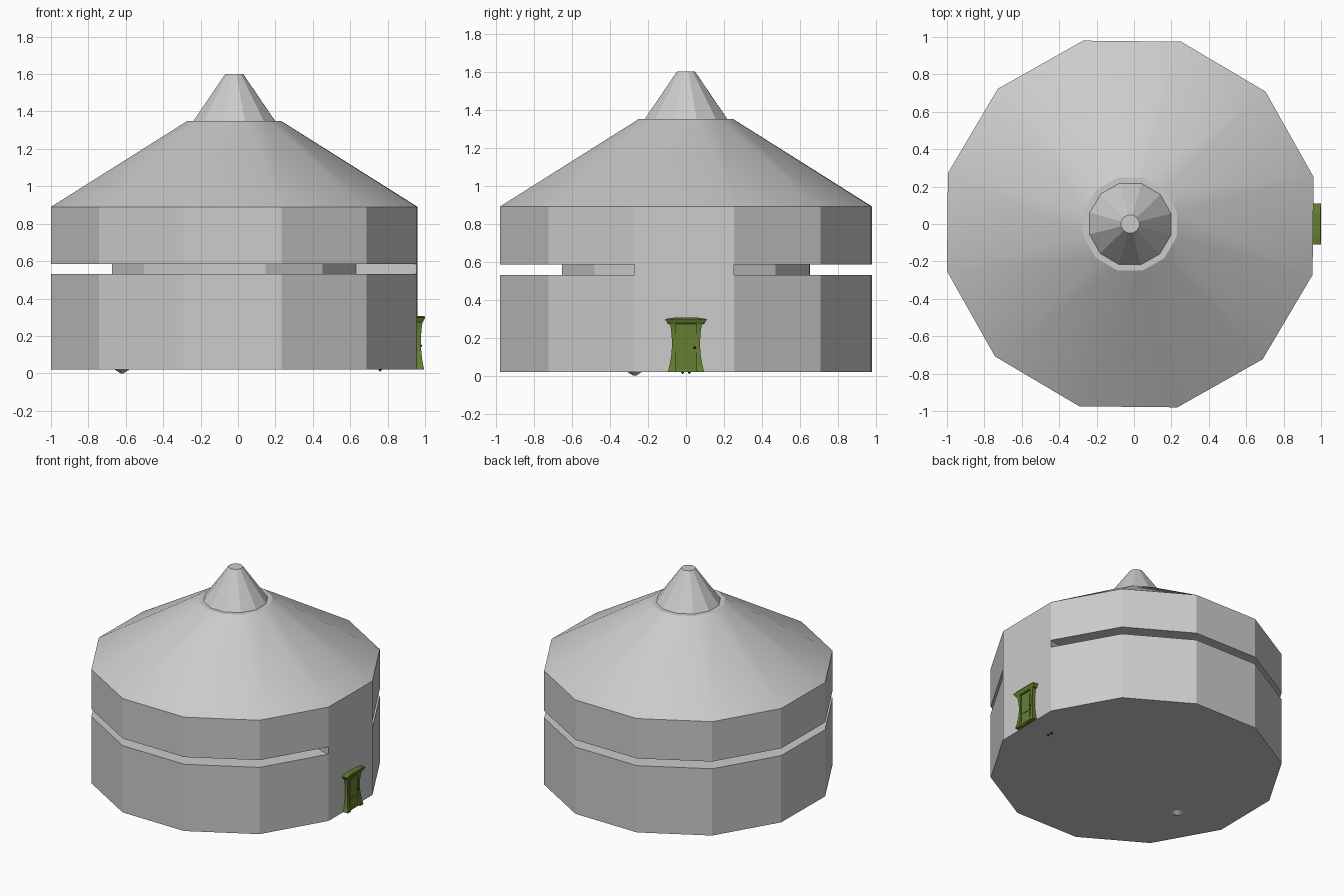
import bpy, bmesh, math

if "Cube" in bpy.data.objects:
    bpy.data.objects.remove(bpy.data.objects["Cube"])

N, CX, OFF = 12, -0.02, math.radians(14.4)


def finish(name, bm, mat=None, smooth=False):
    bmesh.ops.recalc_face_normals(bm, faces=bm.faces)
    mesh = bpy.data.meshes.new(name)
    bm.to_mesh(mesh)
    bm.free()
    ob = bpy.data.objects.new(name, mesh)
    bpy.context.collection.objects.link(ob)
    if mat:
        mesh.materials.append(mat)
    if smooth:
        bpy.ops.object.select_all(action='DESELECT')
        ob.select_set(True)
        bpy.context.view_layer.objects.active = ob
        bpy.ops.object.shade_smooth_by_angle(angle=math.radians(20))
    return ob


def ring(bm, r, z, cx=CX, cy=0):
    return [bm.verts.new((cx + r * math.cos(OFF + i * math.tau / N),
                          cy + r * math.sin(OFF + i * math.tau / N), z)) for i in range(N)]


def loft(bm, rings, skip=lambda k, i: False):
    n = len(rings[0])
    for k in range(len(rings) - 1):
        a, b = rings[k], rings[k + 1]
        for i in range(n):
            j = (i + 1) % n
            if not skip(k, i):
                bm.faces.new((a[i], a[j], b[j], b[i]))
    bm.faces.new(rings[0])
    bm.faces.new(rings[-1])


def slab(name, rows, mat):
    """Stack of rectangles: (z, y0, y1, front x), back sunk into the wall."""
    bm = bmesh.new()
    loft(bm, [[bm.verts.new(p) for p in ((0.95, y0, z), (x, y0, z), (x, y1, z), (0.95, y1, z))]
              for z, y0, y1, x in rows])
    return finish(name, bm, mat)


def colour(name, rgb):
    m = bpy.data.materials.new(name)
    m.diffuse_color = (*rgb, 1)
    m.use_nodes = True
    m.node_tree.nodes["Principled BSDF"].inputs["Base Color"].default_value = m.diffuse_color
    return m


green = colour("door_green", (0.13, 0.21, 0.03))
dark = colour("dark_metal", (0.02, 0.02, 0.02))

# Drum and conical roof, with a window slot on every panel but the door panel
bm = bmesh.new()
profile = [(1.012, 0.02), (1.012, 0.53), (0.675, 0.53), (0.675, 0.585),
           (1.012, 0.585), (1.012, 0.89), (0.258, 1.35)]
R = [ring(bm, r, z) for r, z in profile]
loft(bm, R, lambda k, i: k in (1, 2, 3) and i == N - 1)
bm.faces.new((R[1][N - 1], R[1][0], R[4][0], R[4][N - 1]))
for i in (0, N - 1):
    bm.faces.new([R[k][i] for k in (1, 2, 3, 4)])
finish("drum_and_roof", bm, smooth=True)

# Steep cap on the roof
bm = bmesh.new()
loft(bm, [ring(bm, 0.225, 1.35), ring(bm, 0.05, 1.60)])
finish("roof_cap", bm)

# Door posts with curved, waisted sides
for side, label in ((-1, "left"), (1, "right")):
    rows = []
    for k in range(9):
        t = k / 8
        c = (2 * t - 1.15) ** 2
        rows.append((0.02 + 0.26 * t, side * 0.055, side * (0.074 + 0.016 * c), 0.978 + 0.013 * c))
    slab(label + "_door_post", rows, green)

# Door leaf, lintel and threshold
slab("door_leaf", [(0.02, -0.057, 0.057, 0.972), (0.28, -0.057, 0.057, 0.972)], green)
slab("lintel", [(0.272, -0.094, 0.094, 0.985), (0.28, -0.1, 0.1, 0.992),
                (0.298, -0.11, 0.11, 1.0), (0.306, -0.06, 0.06, 0.996)], green)
slab("threshold", [(0.02, -0.06, 0.06, 0.982), (0.03, -0.06, 0.06, 0.978)], green)

# Raised arched panel and lower panel on the door leaf
bm = bmesh.new()
arch = [(-0.036, 0.12), (0.036, 0.12), (0.036, 0.24), (0.02, 0.25), (-0.02, 0.25), (-0.036, 0.24)]
low = [(-0.036, 0.04), (0.036, 0.04), (0.036, 0.105), (-0.036, 0.105)]
for shape in (arch, low):
    loft(bm, [[bm.verts.new((x, y, z)) for y, z in shape] for x in (0.97, 0.976)])
finish("door_panels", bm, green)

# Door knob
bm = bmesh.new()
bmesh.ops.create_icosphere(bm, subdivisions=1, radius=0.007)
bmesh.ops.translate(bm, verts=bm.verts, vec=(0.979, 0.046, 0.148))
finish("door_knob", bm, dark)

# Small feet under the floor
for k, (x, y, r) in enumerate(((-0.62, -0.27, 0.04), (0.76, -0.018, 0.01), (0.76, 0.018, 0.01))):
    bm = bmesh.new()
    loft(bm, [ring(bm, r * 0.2, 0.0 if k == 0 else 0.01, x, y), ring(bm, r, 0.02, x, y)])
    finish(f"floor_foot_{k + 1}", bm, dark if k else None)
